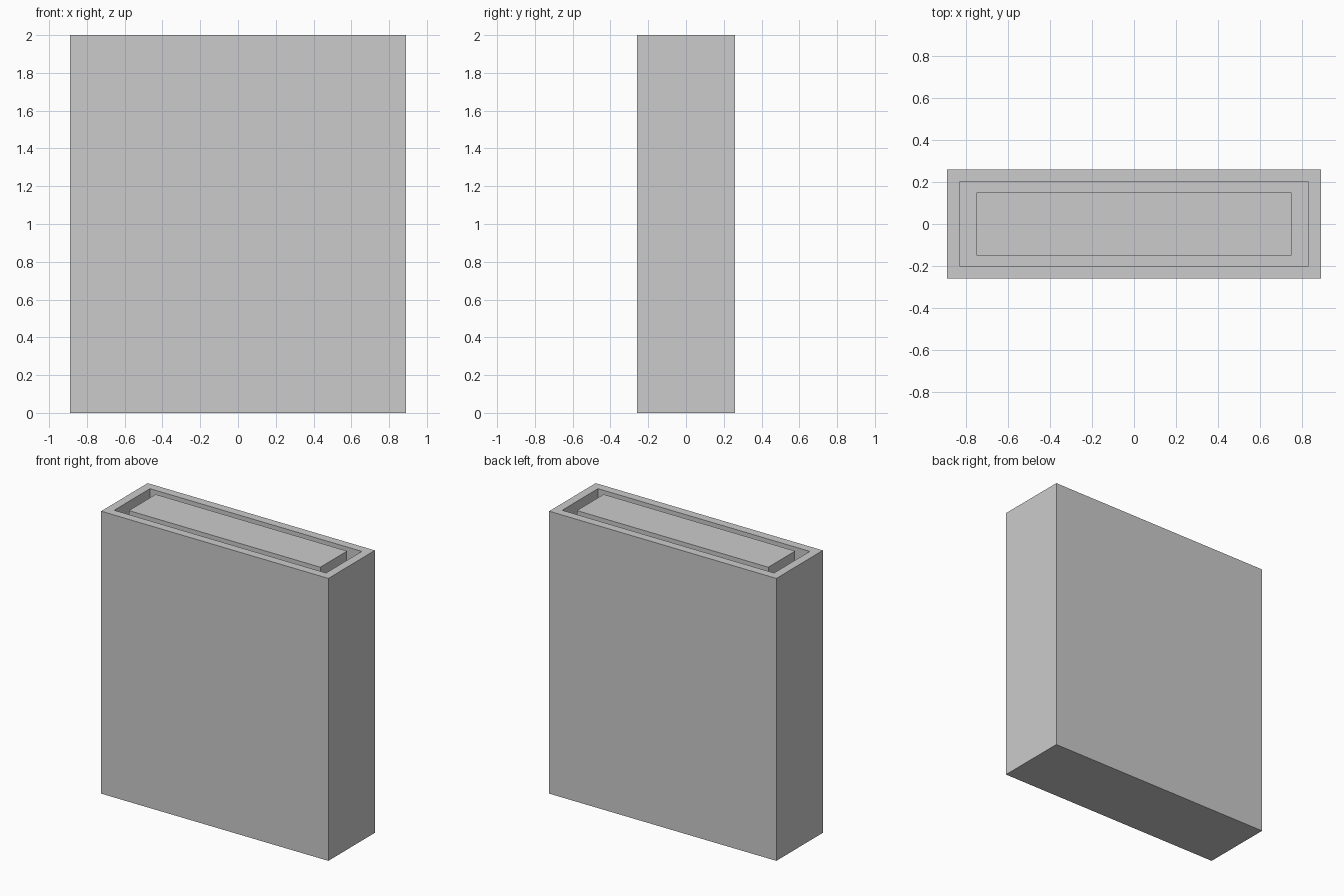
import bpy
import bmesh

if "Cube" in bpy.data.objects:
    bpy.data.objects.remove(bpy.data.objects["Cube"])

HEIGHT = 2.0
FLOOR = 0.08


def box_mesh(bm, width, depth, z0, z1):
    """Add a box centred on x and y, and return its top face."""
    geom = bmesh.ops.create_cube(bm, size=1.0)
    for v in geom["verts"]:
        v.co.x *= width
        v.co.y *= depth
        v.co.z = z1 if v.co.z > 0 else z0
    bm.normal_update()
    return max(bm.faces, key=lambda f: f.calc_center_median().z)


def finish(bm, name):
    bmesh.ops.recalc_face_normals(bm, faces=bm.faces)
    mesh = bpy.data.meshes.new(name)
    bm.to_mesh(mesh)
    bm.free()
    obj = bpy.data.objects.new(name, mesh)
    bpy.context.collection.objects.link(obj)
    return obj


# Outer case: open-topped box, with the cavity inset and pushed down
bm = bmesh.new()
top = box_mesh(bm, 1.78, 0.52, 0.0, HEIGHT)
bmesh.ops.inset_region(bm, faces=[top], thickness=0.085)
cavity = bmesh.ops.extrude_discrete_faces(bm, faces=[top])["faces"][0]
for v in cavity.verts:
    v.co.z = FLOOR
finish(bm, "outer_case")

# Inner block: stands in the case, flush with the rim
bm = bmesh.new()
box_mesh(bm, 1.50, 0.30, FLOOR, HEIGHT)
finish(bm, "inner_block")
